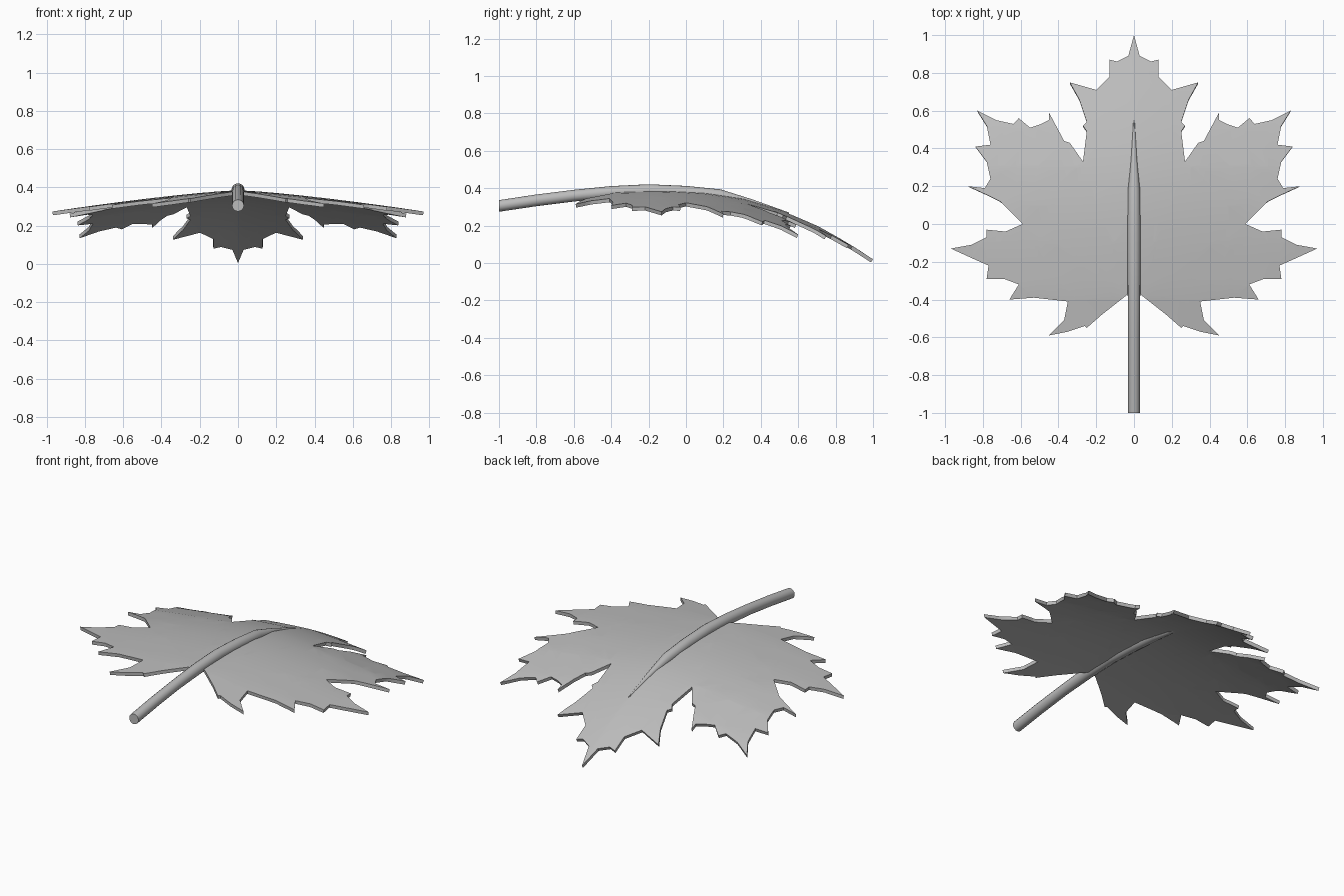
import bpy, bmesh, math
from mathutils import Vector

cube = bpy.data.objects.get("Cube")
if cube:
    bpy.data.objects.remove(cube)

grey = bpy.data.materials.new("leaf grey")
grey.use_nodes = True
colour = (0.5, 0.5, 0.5, 1)
grey.diffuse_color = colour
grey.node_tree.nodes["Principled BSDF"].inputs["Base Color"].default_value = colour


def make_object(name, bm):
    mesh = bpy.data.meshes.new(name)
    bm.to_mesh(mesh)
    bm.free()
    mesh.materials.append(grey)
    obj = bpy.data.objects.new(name, mesh)
    bpy.context.collection.objects.link(obj)
    bpy.ops.object.select_all(action='DESELECT')
    obj.select_set(True)
    bpy.context.view_layer.objects.active = obj
    return obj


# Height of the midrib along the leaf, as (y, z) stations
RIB = [(-.6, .355), (-.35, .38), (-.1, .385), (.1, .375), (.3, .345),
       (.5, .285), (.7, .2), (.87, .105), (1, .02)]


def leaf_height(x, y):
    for (y0, z0), (y1, z1) in zip(RIB, RIB[1:]):
        if y <= y1:
            break
    midrib = z0 + (z1 - z0) * (y - y0) / (y1 - y0)
    return midrib - 0.115 * abs(x) ** 1.3


# Toothed outline of the left half, lobe by lobe from tip to stem
TIP_LOBE = [(0, 1), (.03, .89), (.09, .86), (.13, .87), (.13, .78), (.2, .71), (.34, .75),
            (.29, .66), (.25, .54), (.27, .52), (.25, .49), (.27, .33)]
UPPER_LOBE = [(.34, .43), (.37, .44), (.45, .59), (.45, .55), (.49, .53), (.55, .51),
              (.61, .56), (.64, .53), (.73, .55), (.83, .6), (.78, .52), (.76, .42),
              (.84, .41), (.78, .33), (.76, .24), (.79, .19), (.88, .2), (.77, .15),
              (.71, .12), (.59, 0)]
SIDE_LOBE = [(.68, -.04), (.78, -.03), (.78, -.07), (.86, -.11), (.97, -.13), (.86, -.18),
             (.77, -.22), (.78, -.29), (.69, -.29), (.61, -.32), (.66, -.4), (.53, -.39),
             (.35, -.41)]
BASE_LOBE = [(.37, -.51), (.45, -.59), (.35, -.57), (.26, -.54), (.25, -.55), (.17, -.48),
             (.03, -.37), (0, -.36)]

# Leaf blade: fill, slice into a grid, then curve downwards
bm = bmesh.new()
outline = TIP_LOBE + UPPER_LOBE + SIDE_LOBE + BASE_LOBE
blade = bm.faces.new([bm.verts.new((x, y, 0)) for x, y in outline])
bmesh.ops.triangulate(bm, faces=[blade])
for axis in (Vector((1, 0, 0)), Vector((0, 1, 0))):
    for i in range(-9, 10):
        bmesh.ops.bisect_plane(bm, geom=bm.verts[:] + bm.edges[:] + bm.faces[:],
                               plane_co=axis * (i / 10 + .005), plane_no=axis, dist=1e-5)
for v in bm.verts:
    v.co.z = leaf_height(v.co.x, v.co.y)
bm.normal_update()
for face in bm.faces:
    if face.normal.z < 0:
        face.normal_flip()
leaf = make_object("leaf_blade", bm)

# Mirror and thicken the blade before shading, so its rim stays crisp
mirror = leaf.modifiers.new("mirror halves", 'MIRROR')
solid = leaf.modifiers.new("thickness", 'SOLIDIFY')
solid.thickness = 0.02
solid.offset = -1
for name in (mirror.name, solid.name):
    bpy.ops.object.modifier_apply(modifier=name)
bpy.ops.object.shade_smooth_by_angle(angle=math.radians(40))

# Stem: tapered round tube sinking into the blade, as (y, z, radius)
STEM = [(-1, .305, .031), (-.8, .335, .031), (-.6, .36, .031), (-.4, .378, .033),
        (-.2, .387, .034), (0, .378, .034), (.18, .362, .032), (.35, .325, .016),
        (.55, .267, .003)]
SIDES = 16
bm = bmesh.new()
rings = []
for i, (y, z, radius) in enumerate(STEM):
    before, after = STEM[max(i - 1, 0)], STEM[min(i + 1, len(STEM) - 1)]
    along = Vector((0, after[0] - before[0], after[1] - before[1])).normalized()
    if i == 0:
        along = Vector((0, 1, 0))
    side = Vector((1, 0, 0))
    up = side.cross(along)
    ring = []
    for k in range(SIDES):
        turn = 2 * math.pi * k / SIDES
        offset = (side * math.cos(turn) + up * math.sin(turn)) * radius
        ring.append(bm.verts.new(Vector((0, y, z)) + offset))
    rings.append(ring)
for low, high in zip(rings, rings[1:]):
    for k in range(SIDES):
        n = (k + 1) % SIDES
        bm.faces.new((low[k], low[n], high[n], high[k]))
bm.faces.new(rings[0])
bm.faces.new(rings[-1])
bmesh.ops.recalc_face_normals(bm, faces=bm.faces[:])
make_object("stem", bm)
bpy.ops.object.shade_smooth_by_angle(angle=math.radians(40))
